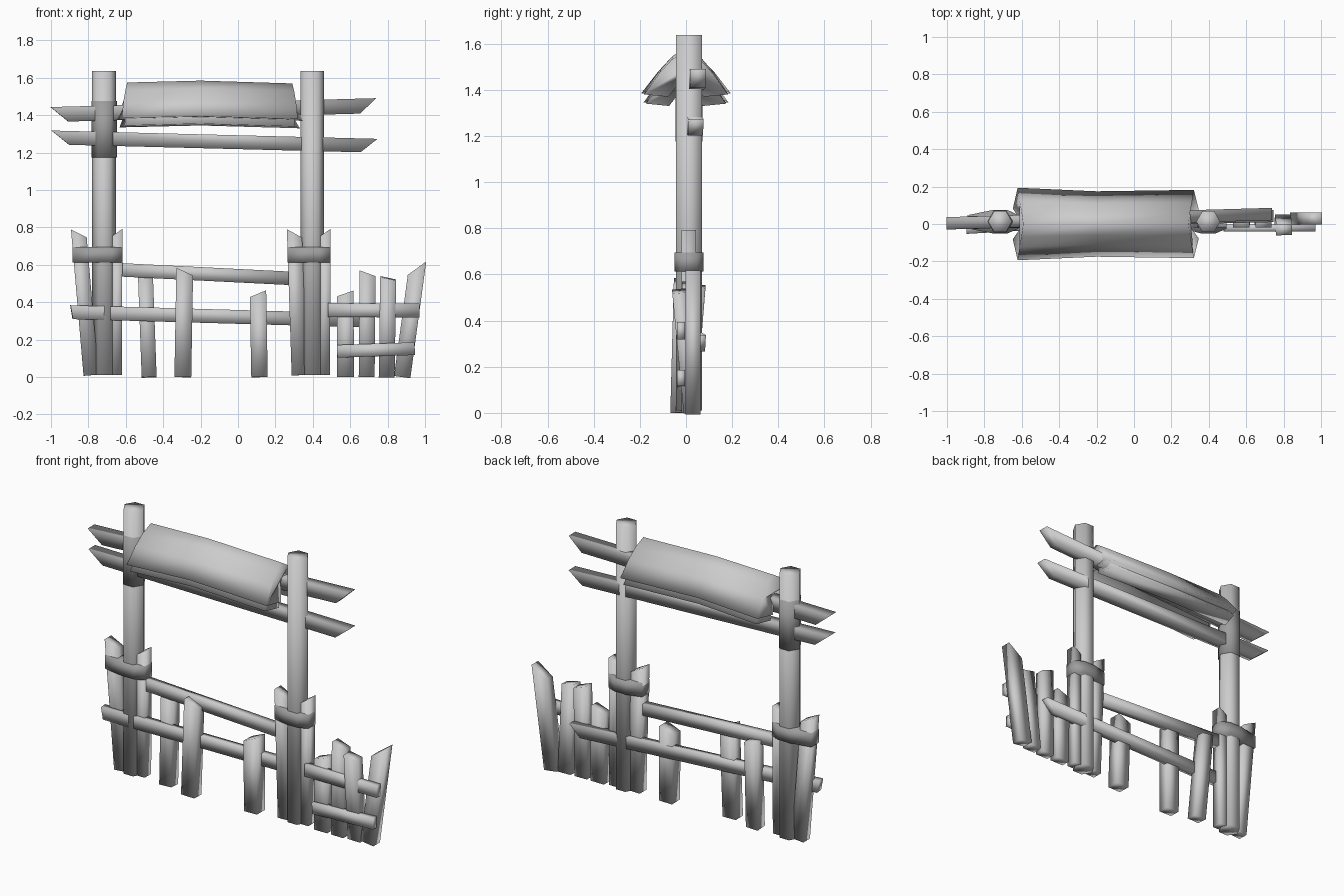
import bpy, bmesh
from mathutils import Vector

cube = bpy.data.objects.get("Cube")
if cube:
    bpy.data.objects.remove(cube, do_unlink=True)


def material(name, value):
    m = bpy.data.materials.new(name)
    m.use_nodes = True
    colour = (value, value, value, 1)
    m.diffuse_color = colour
    m.node_tree.nodes["Principled BSDF"].inputs["Base Color"].default_value = colour
    return m


LIGHT = material("pale grey", 0.604)
DARK = material("dark grey", 0.34)

HEX = [(1, 0), (.5, .866), (-.5, .866), (-1, 0), (-.5, -.866), (.5, -.866)]
SQUARE = [(1, -1), (1, 1), (-1, 1), (-1, -1)]


def loft(name, rings, mat):
    """Skin closed rings into a solid, smooth-shaded all over."""
    bm = bmesh.new()
    loops = [[bm.verts.new(p) for p in ring] for ring in rings]
    n = len(loops[0])
    for a, b in zip(loops, loops[1:]):
        for i in range(n):
            j = (i + 1) % n
            bm.faces.new((a[i], a[j], b[j], b[i]))
    bm.faces.new(loops[0][::-1])
    bm.faces.new(loops[-1])
    bmesh.ops.recalc_face_normals(bm, faces=bm.faces)
    for f in bm.faces:
        f.smooth = True
    mesh = bpy.data.meshes.new(name)
    bm.to_mesh(mesh)
    bm.free()
    mesh.materials.append(mat)
    bpy.context.collection.objects.link(bpy.data.objects.new(name, mesh))


def timber(name, start, end, width, depth, cuts=(0, 0), section=SQUARE, mat=LIGHT):
    """A straight timber; cuts slant its two ends across the width."""
    start, end = Vector(start), Vector(end)
    axis = (end - start).normalized()
    u = Vector((0, 1, 0)).cross(axis).normalized()
    v = axis.cross(u)
    rings = []
    for p, cut in ((start, cuts[0]), (end, cuts[1])):
        rings.append([p + u * (a * width / 2) + v * (b * depth / 2)
                      + axis * (cut * a * width / 2) for a, b in section])
    loft(name, rings, mat)


# Gate posts, each with two bound side stakes and a binding
for side, x, lean, reach in (("right", -.716, .135, .17), ("left", .397, .095, .132)):
    timber(side + "_post", (x, .013, .01), (x, .013, 1.637), .128, .128, section=HEX)
    timber(side + "_post_outer_stake", (x - .07, .008, .01), (x - lean, .012, .768),
           .08, .064, (0, -.6))
    timber(side + "_post_inner_stake", (x + .06, .012, .01), (x + .063, .012, .768),
           .07, .064, (0, .7))
    x0, x1 = x - reach, x + .098
    outline = [(x0, -.025), (x - .04, -.05), (x + .04, -.05), (x1, -.025),
               (x1, .048), (x + .04, .075), (x - .04, .075), (x0, .048)]
    loft(side + "_post_binding", [[(a, b, z) for a, b in outline] for z in (.612, .695)], DARK)

timber("post_sleeve", (-.716, .013, 1.175), (-.716, .013, 1.475), .136, .136,
       section=HEX, mat=DARK)

# Crossbeams with slanted tips
timber("upper_crossbeam", (-.955, .005, 1.405), (.695, .052, 1.45), .08, .066, (1.15, -1.1))
timber("lower_crossbeam", (-.95, .005, 1.28), (.70, .042, 1.238), .074, .066, (1.3, -1.2))

# Fence rails between and beyond the posts
timber("upper_fence_rail", (-.70, .015, .577), (.34, .015, .525), .072, .045, (0, -.5))
timber("lower_fence_rail", (-.89, -.03, .347), (.70, .062, .302), .074, .045, (.2, -.9))
timber("side_fence_upper_rail", (.48, -.022, .358), (.97, -.022, .356), .074, .036)
timber("side_fence_lower_rail", (.53, -.022, .138), (.945, -.022, .152), .068, .036)

# Fence planks: base, top, width, depth, top slant
planks = [
    ((-.475, .005), (-.495, .05, .55), .08, .07, -.2),
    ((-.295, -.033), (-.285, -.018, .563), .09, .07, -.45),
    ((.115, -.005), (.107, .005, .445), .088, .08, .4),
    ((.575, .01), (.573, .012, .447), .09, .06, .35),
    ((.688, .01), (.693, .012, .555), .085, .06, -.35),
    ((.795, .02), (.803, -.03, .528), .085, .06, -.2),
    ((.878, .03), (.957, .03, .582), .088, .065, .95),
]
for i, ((x, y), top, width, depth, slant) in enumerate(planks, 1):
    timber(f"fence_plank_{i}", (x, y, 0), top, width, depth, (0, slant))


# Thatched canopy: thick folded sheets with flared ends
def canopy(name, drop, spread, inset):
    # half section: y, z, how far the end flares out
    half = [(.065, 1.535, .01), (.12, 1.477, .02), (.19, 1.385, .03), (.08, 1.375, .056)]
    section = [(0, 1.575, 0)] + half + [(0, 1.47, 0)] + [(-y, z, f) for y, z, f in half[::-1]]
    rings = []
    for x, flare, rise, scale in ((-.592, -1, 0, 1.02), (-.2, 0, .01, .92), (.29, 1, -.005, .96)):
        x -= flare * inset
        rings.append([(x + flare * f, y * spread * scale, z + rise - drop)
                      for y, z, f in section])
    loft(name, rings, LIGHT)


canopy("canopy_top_sheet", 0, 1, 0)
canopy("canopy_under_sheet", .04, .95, .015)
